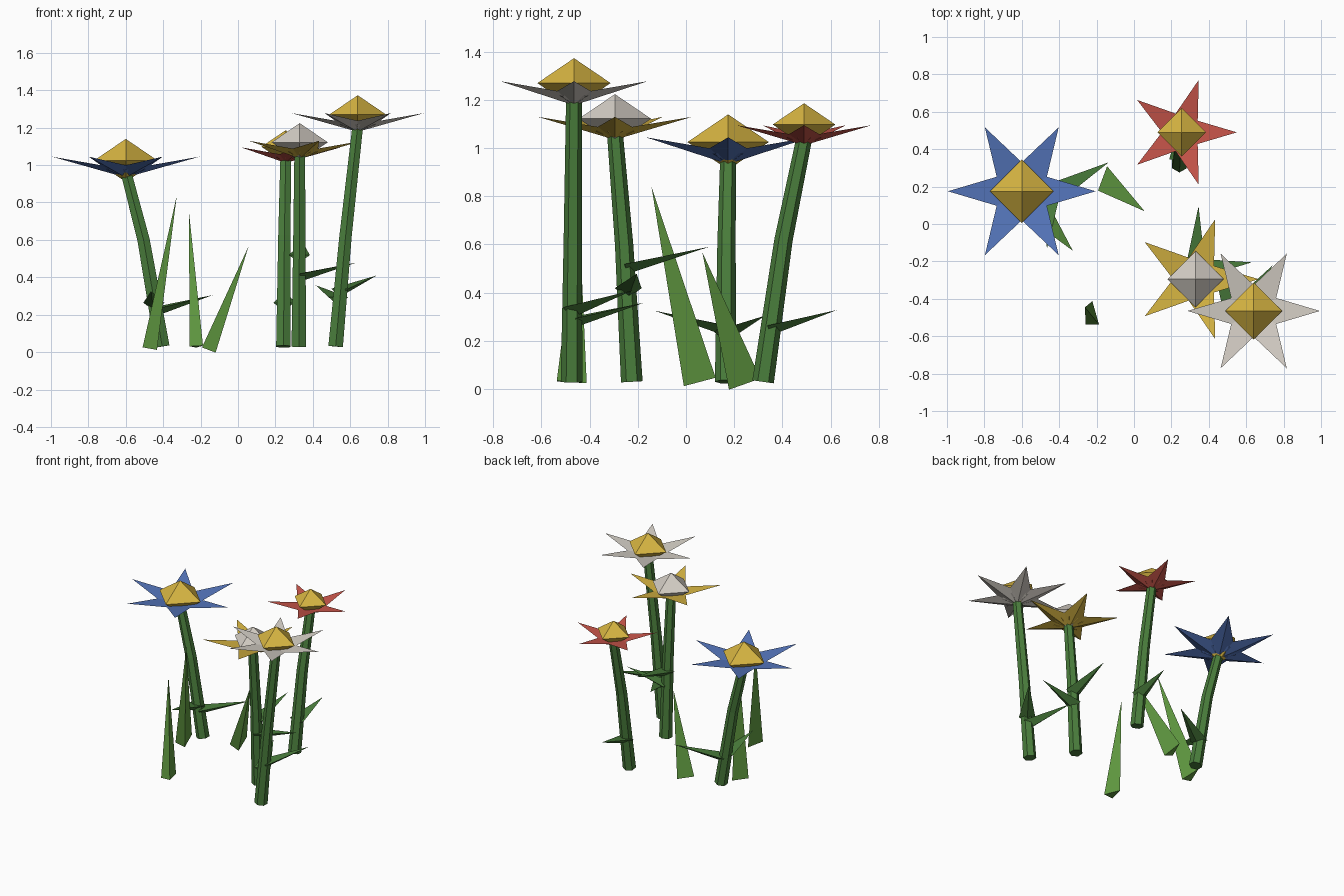
import bpy, bmesh, math
from mathutils import Vector as V

if "Cube" in bpy.data.objects:
    bpy.data.objects.remove(bpy.data.objects["Cube"])


def material(name, srgb):
    m = bpy.data.materials.new(name)
    lin = [((c / 255 + 0.055) / 1.055) ** 2.4 for c in srgb]
    m.diffuse_color = (*lin, 1)
    m.use_nodes = True
    m.node_tree.nodes["Principled BSDF"].inputs["Base Color"].default_value = m.diffuse_color
    return m


STEM = material("stem green", (74, 126, 60))
GRASS = material("grass green", (98, 156, 66))
RED = material("petal red", (200, 85, 74))
BLUE = material("petal blue", (85, 118, 188))
YELLOW = material("petal yellow", (215, 181, 66))
WHITE = material("petal white", (212, 206, 197))


def finish(bm, name, mat):
    bmesh.ops.recalc_face_normals(bm, faces=bm.faces)
    me = bpy.data.meshes.new(name)
    bm.to_mesh(me)
    bm.free()
    me.materials.append(mat)
    ob = bpy.data.objects.new(name, me)
    bpy.context.collection.objects.link(ob)


def spike(bm, base, tip, hint, r_side, r_hint):
    """Three-sided flattened cone; one base corner points along hint."""
    base, tip = V(base), V(tip)
    axis = (tip - base).normalized()
    v = V(hint)
    v = (v - axis * v.dot(axis)).normalized()
    u = axis.cross(v)
    ring = []
    for i in range(3):
        a = 2 * math.pi * i / 3
        ring.append(bm.verts.new(base + v * r_hint * math.cos(a) + u * r_side * math.sin(a)))
    top = bm.verts.new(tip)
    bm.faces.new(ring)
    for i in range(3):
        bm.faces.new((ring[i], ring[(i + 1) % 3], top))


def stem(name, points, radii, sides=6):
    bm = bmesh.new()
    pts = [V(p) for p in points]
    rings = []
    for i, p in enumerate(pts):
        d = (pts[min(i + 1, len(pts) - 1)] - pts[max(i - 1, 0)]).normalized()
        q = V((0, 0, 1)).rotation_difference(d)
        rings.append([bm.verts.new(p + q @ V((-math.sin(a), math.cos(a), 0)) * radii[i])
                      for a in (2 * math.pi * k / sides for k in range(sides))])
    for lo, hi in zip(rings, rings[1:]):
        for k in range(sides):
            n = (k + 1) % sides
            bm.faces.new((lo[k], lo[n], hi[n], hi[k]))
    bm.faces.new(rings[0])
    bm.faces.new(rings[-1])
    finish(bm, name, STEM)


def flower(name, c, count, reach, tip_z, heart, petal_mat, heart_mat, foot, mid, leaves):
    x, y, hz = c
    # petals: flat on top, keel underneath
    bm = bmesh.new()
    for i in range(count):
        a = 2 * math.pi * i / count
        tip = (x + reach * math.cos(a), y + reach * math.sin(a), tip_z)
        spike(bm, (x, y, tip_z - 0.21 * reach), tip, (0, 0, -1), 0.345 * reach, 0.07 * reach)
    finish(bm, name + "_petals", petal_mat)
    # heart: squashed octahedron
    bm = bmesh.new()
    ring = [bm.verts.new((x + dx * heart, y + dy * heart, hz))
            for dx, dy in ((1, 0), (0, 1), (-1, 0), (0, -1))]
    for s in (1, -1):
        p = bm.verts.new((x, y, hz + s * 0.68 * heart))
        for k in range(4):
            bm.faces.new((ring[k], ring[(k + 1) % 4], p))
    finish(bm, name + "_heart", heart_mat)
    # stem and its leaves
    stem(name + "_stem", [foot, mid, (x, y, tip_z - 0.2 * reach)], (0.045, 0.038, 0.033))
    for i, (b, t) in enumerate(leaves):
        bm = bmesh.new()
        spike(bm, b, t, (0, 0, -1), 0.065, 0.028)
        finish(bm, f"{name}_leaf_{i + 1}", STEM)


flower("blue_flower", (-0.60, 0.175, 1.025), 6, 0.395, 1.045, 0.169, BLUE, YELLOW,
       (-0.405, 0.165, 0.03), (-0.505, 0.168, 0.60),
       [((-0.43, 0.165, 0.225), (-0.135, 0.33, 0.305)),
        ((-0.45, 0.165, 0.25), (-0.465, -0.13, 0.325))])
flower("red_flower", (0.255, 0.49, 1.098), 5, 0.295, 1.095, 0.13, RED, YELLOW,
       (0.243, 0.32, 0.03), (0.248, 0.405, 0.62),
       [((0.245, 0.345, 0.25), (0.26, 0.627, 0.328))])
flower("yellow_flower", (0.33, -0.295, 1.122), 5, 0.337, 1.13, 0.15, YELLOW, WHITE,
       (0.325, -0.225, 0.03), (0.328, -0.257, 0.60),
       [((0.328, -0.25, 0.505), (0.345, 0.095, 0.59)),
        ((0.327, -0.24, 0.405), (0.63, -0.205, 0.478))])
flower("white_flower", (0.64, -0.465, 1.27), 6, 0.354, 1.278, 0.152, WHITE, YELLOW,
       (0.522, -0.475, 0.03), (0.575, -0.47, 0.62),
       [((0.545, -0.475, 0.325), (0.742, -0.22, 0.41)),
        ((0.535, -0.475, 0.28), (0.415, -0.175, 0.358))])

# loose grass blades
blades = [((-0.223, -0.495, 0.03), (-0.262, -0.445, 0.75), 0.083),
          ((-0.47, 0.035, 0.028), (-0.327, -0.143, 0.838), 0.09),
          ((-0.152, 0.222, 0.022), (0.057, 0.068, 0.567), 0.09)]
for i, (b, t, r) in enumerate(blades):
    bm = bmesh.new()
    spike(bm, b, t, (0, 1, 0), r * 0.5, r)
    finish(bm, f"grass_blade_{i + 1}", GRASS)
